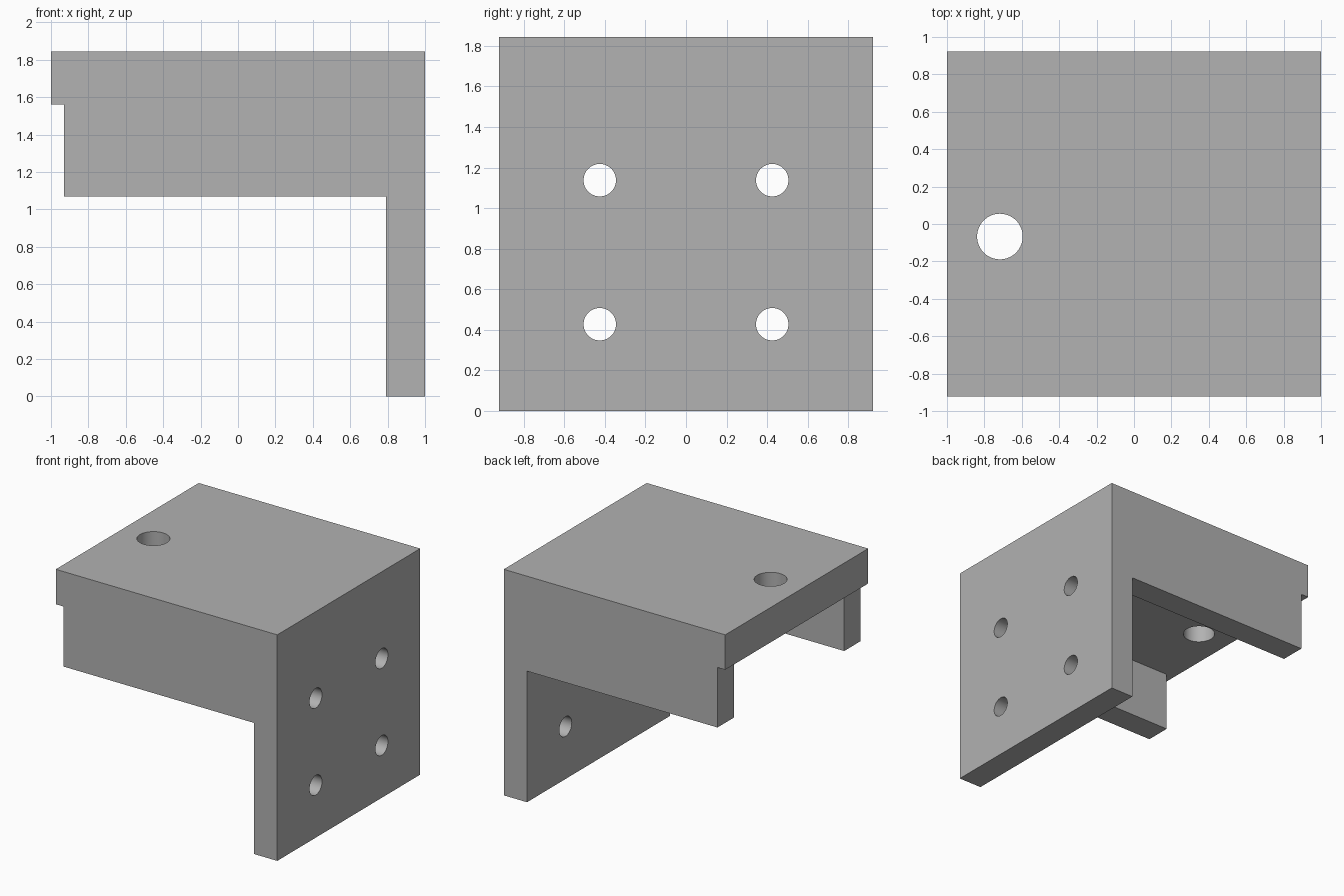
import bpy, bmesh, math
from mathutils import Matrix, Vector

cube = bpy.data.objects.get("Cube")
if cube:
    bpy.data.objects.remove(cube, do_unlink=True)

HALF_Y, TOP, WALL = 0.922, 1.845, 0.21
CEILING, RAIL_BOTTOM, PLATE_X = 1.56, 1.07, 0.79

grey = bpy.data.materials.new("plain grey")
grey.use_nodes = True
grey.diffuse_color = (0.445, 0.445, 0.445, 1)
grey.node_tree.nodes["Principled BSDF"].inputs["Base Color"].default_value = grey.diffuse_color


def extrude_profile(name, points, half_y):
    """Solid made from an x-z outline extruded evenly along y."""
    bm = bmesh.new()
    face = bm.faces.new([bm.verts.new((x, -half_y, z)) for x, z in points])
    new = bmesh.ops.extrude_face_region(bm, geom=[face])["geom"]
    verts = [v for v in new if isinstance(v, bmesh.types.BMVert)]
    bmesh.ops.translate(bm, verts=verts, vec=(0, 2 * half_y, 0))
    return finish(name, bm)


def cylinder(name, centre, radius, axis):
    bm = bmesh.new()
    turn = Vector((0, 0, 1)).rotation_difference(Vector(axis)).to_matrix().to_4x4()
    bmesh.ops.create_cone(bm, cap_ends=True, segments=64, radius1=radius, radius2=radius,
                          depth=0.8, matrix=Matrix.Translation(centre) @ turn)
    return finish(name, bm)


def finish(name, bm):
    bmesh.ops.recalc_face_normals(bm, faces=bm.faces)
    mesh = bpy.data.meshes.new(name)
    bm.to_mesh(mesh)
    bm.free()
    mesh.materials.append(grey)
    obj = bpy.data.objects.new(name, mesh)
    bpy.context.collection.objects.link(obj)
    return obj


# Bracket body: top slab with lip, side rails and mounting plate in one outline
bracket = extrude_profile("mounting_bracket", [
    (-1, TOP), (-1, CEILING), (-0.93, CEILING), (-0.93, RAIL_BOTTOM),
    (PLATE_X, RAIL_BOTTOM), (PLATE_X, 0), (1, 0), (1, TOP)], HALF_Y)

# Channel between the side rails
cutters = [extrude_profile("channel_cutter", [
    (-1.2, CEILING), (-1.2, 0.5), (PLATE_X, 0.5), (PLATE_X, CEILING)], HALF_Y - WALL)]

# Large hole through the slab, four screw holes through the plate
cutters.append(cylinder("slab_hole_cutter", (-0.717, -0.067, 1.7), 0.122, (0, 0, 1)))
for y in (-0.425, 0.425):
    for z in (0.428, 1.138):
        cutters.append(cylinder("screw_hole_cutter", (0.9, y, z), 0.08, (1, 0, 0)))

bpy.ops.object.select_all(action="DESELECT")
bpy.context.view_layer.objects.active = bracket
bracket.select_set(True)
for cutter in cutters:
    cutter.hide_render = True
    mod = bracket.modifiers.new("cut", "BOOLEAN")
    mod.operation, mod.solver, mod.object = "DIFFERENCE", "EXACT", cutter
    bpy.ops.object.modifier_apply(modifier=mod.name)
    bpy.data.objects.remove(cutter, do_unlink=True)

# Smooth hole walls, crisp edges everywhere else
bpy.ops.object.shade_smooth_by_angle(angle=math.radians(30))
